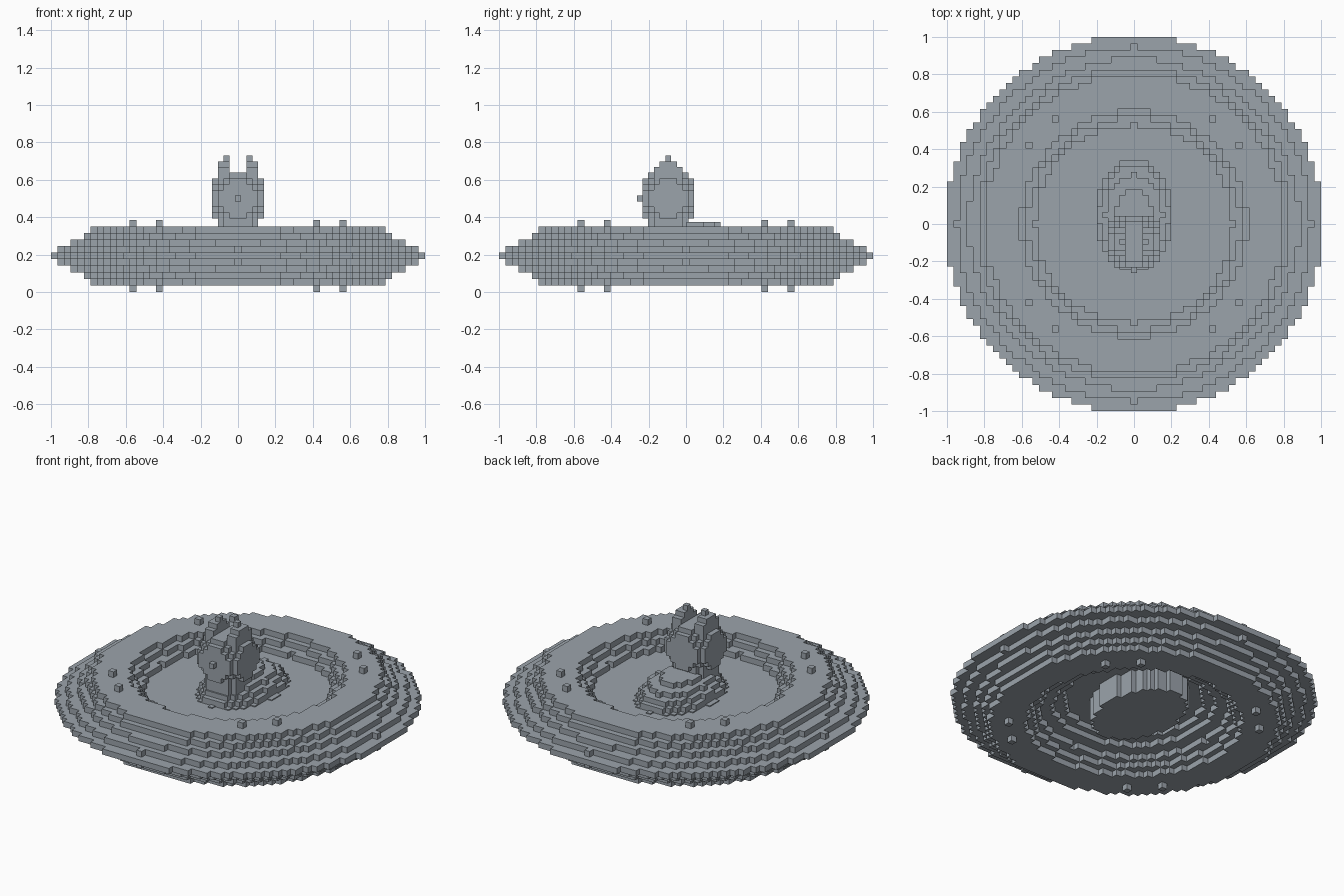
import bpy, bmesh, math

if "Cube" in bpy.data.objects:
    bpy.data.objects.remove(bpy.data.objects["Cube"])

V = 2 / 57          # block size of the ring
C = 0.0306          # block size of the animal

grey = bpy.data.materials.new("plain_grey")
grey.diffuse_color = (0.33, 0.37, 0.41, 1)
grey.use_nodes = True
grey.node_tree.nodes["Principled BSDF"].inputs["Base Color"].default_value = grey.diffuse_color

# corner signs for a face: (normal, four corners)
SIDES = [
    ((1, 0, 0), [(1, -1, -1), (1, 1, -1), (1, 1, 1), (1, -1, 1)]),
    ((-1, 0, 0), [(-1, 1, -1), (-1, -1, -1), (-1, -1, 1), (-1, 1, 1)]),
    ((0, 1, 0), [(1, 1, -1), (-1, 1, -1), (-1, 1, 1), (1, 1, 1)]),
    ((0, -1, 0), [(-1, -1, -1), (1, -1, -1), (1, -1, 1), (-1, -1, 1)]),
    ((0, 0, 1), [(-1, -1, 1), (1, -1, 1), (1, 1, 1), (-1, 1, 1)]),
    ((0, 0, -1), [(-1, 1, -1), (1, 1, -1), (1, -1, -1), (-1, -1, -1)]),
]


def blocks(name, cells, size, origin, neighbours=()):
    """Make one object from grid cells, keeping only exposed faces."""
    cells = set(cells)
    solid = cells | set(neighbours)
    bm = bmesh.new()
    cache = {}

    def vert(key):
        if key not in cache:
            cache[key] = bm.verts.new([origin[i] + key[i] * size / 2 for i in range(3)])
        return cache[key]

    for c in sorted(cells):
        for n, corners in SIDES:
            if (c[0] + n[0], c[1] + n[1], c[2] + n[2]) in solid:
                continue
            bm.faces.new([vert(tuple(2 * c[i] + k[i] for i in range(3))) for k in corners])
    me = bpy.data.meshes.new(name)
    bm.to_mesh(me)
    bm.free()
    me.materials.append(grey)
    ob = bpy.data.objects.new(name, me)
    bpy.context.collection.objects.link(ob)
    return ob


# floating ring: diamond-like section, half widths per layer away from the middle
outer = [8.75, 7.005, 5.2, 3.87, 2.83]
inner = [8.75, 7.005, 4.98, 3.87, 2.83]
ring, floor = [], []
for x in range(-28, 29):
    for y in range(-28, 29):
        r = math.hypot(x, y)
        for dz in range(-4, 5):
            k = abs(dz)
            if 20 - inner[k] <= r <= 20 + outer[k]:
                ring.append((x, y, dz))
            elif dz == 1 and r < 20:
                floor.append((x, y, dz))
# small studs above and below the ring
studs = [(sx * a, sy * b, sz * 5) for a, b in ((12, 16), (16, 12))
         for sx in (-1, 1) for sy in (-1, 1) for sz in (-1, 1)]
mid = (0, 0, 5.5 * V)
blocks("ring", ring, V, mid, floor)
blocks("ring_floor", floor, V, mid, ring)
blocks("ring_studs", studs, V, mid, ring)

# animal body: straight-sided below, domed above
body = []
for x in range(-8, 9):
    for y in range(-11, 12):
        for z in range(-4, 6):
            h = max(z, 0) / 5.6
            if (x / 7.2) ** 2 + (y / 10.2) ** 2 + h * h <= 1:
                body.append((x, y, z))
blocks("body", body, C, (0, 0.048, 0.068 + 4.5 * C))

# head with nose and pointed ears
R = range(-4, 5)
head = [(x, y, z) for x in R for y in R for z in R if x * x + y * y + z * z <= 26]
head_at = (0, -0.095, 0.5)
nose = [(0, -5, 0)]
ears = [(s * x, y, z) for s in (-1, 1) for x in (2, 3) for z in (4, 5, 6, 7)
        for y in range(-2, 3)
        if abs(y) <= min(2, 7 - z) and not (x == 3 and z == 7)]
ears = [e for e in ears if e not in head]
blocks("head", head, C, head_at, ears + nose)
blocks("nose", nose, C, head_at, head)
blocks("ears", ears, C, head_at, head)

# neck between body and head
neck = [(x, y, z) for x in range(-3, 4) for y in range(-3, 4) for z in (-6, -5, -4)
        if x * x + y * y <= 13]
blocks("neck", neck, C, head_at)
